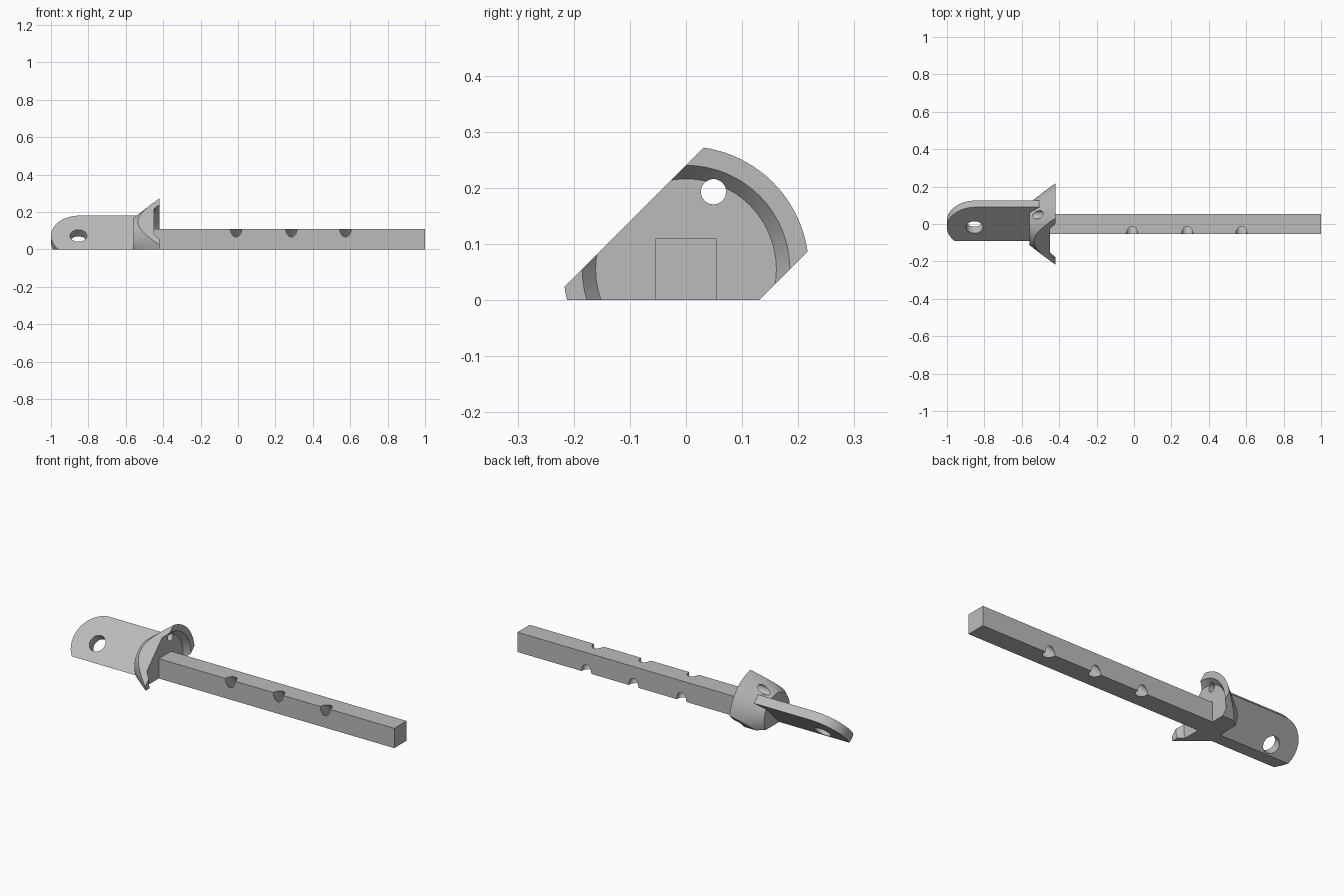
import bpy, bmesh, math
from mathutils import Matrix, Vector

if "Cube" in bpy.data.objects:
    bpy.data.objects.remove(bpy.data.objects["Cube"], do_unlink=True)

AXIS_Z = 0.055
# frame of the diagonal features: rolled 45 degrees about the long axis
ROLL = Matrix.Translation((0, 0, AXIS_Z)) @ Matrix.Rotation(math.radians(45), 4, "X")
STRAIGHT = Matrix.Translation((0, 0, AXIS_Z))

grey = bpy.data.materials.new("plain grey")
grey.use_nodes = True
grey.diffuse_color = (0.5, 0.5, 0.5, 1)
grey.node_tree.nodes["Principled BSDF"].inputs["Base Color"].default_value = grey.diffuse_color


def finish(name, bm, frame=Matrix()):
    bmesh.ops.recalc_face_normals(bm, faces=bm.faces)
    bm.transform(frame)
    mesh = bpy.data.meshes.new(name)
    bm.to_mesh(mesh)
    bm.free()
    mesh.materials.append(grey)
    obj = bpy.data.objects.new(name, mesh)
    bpy.context.collection.objects.link(obj)
    return obj


def box(name, low, high, frame=Matrix()):
    bm = bmesh.new()
    low, high = Vector(low), Vector(high)
    bmesh.ops.create_cube(bm, size=1)
    bm.transform(Matrix.Translation((low + high) / 2) @ Matrix.Diagonal((*(high - low), 1)))
    return finish(name, bm, frame)


def rod(name, radius, length, frame):
    bm = bmesh.new()
    bmesh.ops.create_cone(bm, cap_ends=True, segments=48, radius1=radius, radius2=radius, depth=length)
    return finish(name, bm, frame)


def prism(name, outline, half, frame):
    bm = bmesh.new()
    face = bm.faces.new([bm.verts.new((x, y, -half)) for x, y in outline])
    top = bmesh.ops.extrude_face_region(bm, geom=[face])["geom"]
    bmesh.ops.translate(bm, verts=[v for v in top if isinstance(v, bmesh.types.BMVert)], vec=(0, 0, 2 * half))
    return finish(name, bm, frame)


def lathe(name, profile, frame):
    bm = bmesh.new()
    verts = [bm.verts.new((x, r, 0)) for x, r in profile]
    edges = [bm.edges.new(pair) for pair in zip(verts, verts[1:])]
    bmesh.ops.spin(bm, geom=verts + edges, cent=(0, 0, 0), axis=(1, 0, 0),
                   angle=math.tau, steps=96, use_merge=False)
    bmesh.ops.remove_doubles(bm, verts=bm.verts, dist=1e-5)
    return finish(name, bm, frame)


def carve(obj, cutter, operation="DIFFERENCE"):
    mod = obj.modifiers.new("carve", "BOOLEAN")
    mod.operation, mod.solver, mod.object = operation, "EXACT", cutter
    bpy.context.view_layer.objects.active = obj
    bpy.ops.object.modifier_apply(modifier=mod.name)
    bpy.data.objects.remove(cutter, do_unlink=True)


def trim_and_smooth(obj):
    # flat underside
    carve(obj, box("floor_cutter", (-2, -1, -1), (2, 1, 0)))
    bpy.ops.object.select_all(action="DESELECT")
    obj.select_set(True)
    bpy.context.view_layer.objects.active = obj
    bpy.ops.object.shade_smooth_by_angle(angle=math.radians(30))


# square bar with three diagonal cross holes
bar = box("square_bar", (-0.46, -0.054, -0.02), (1, 0.054, 0.11))
for x in (-0.01, 0.285, 0.575):
    carve(bar, rod("hole_cutter", 0.03, 0.5, Matrix.Translation((x, 0, 0)) @ ROLL))
trim_and_smooth(bar)

# flared cup, trimmed by a diagonal slab and pierced by a small hole
cup = lathe("flared_cup", [(-0.56, 0), (-0.56, 0.112), (-0.42, 0.219),
                           (-0.42, 0.185), (-0.45, 0.161), (-0.45, 0)], STRAIGHT)
carve(cup, box("slab_cutter", (-0.7, -0.5, -0.131), (-0.3, 0.5, 0.131), ROLL), "INTERSECT")
carve(cup, rod("pin_hole_cutter", 0.0225, 0.6,
               Matrix.Translation((-0.5, 0.049, 0.193)) @ Matrix.Rotation(math.pi / 2, 4, "Y")))
trim_and_smooth(cup)

# round-ended diagonal tab with an eye hole
R, CX = 0.152, -0.848
arc = [(CX + R * math.cos(a), R * math.sin(a))
       for a in (math.pi / 2 + math.pi * i / 40 for i in range(41))]
tab = prism("eye_tab", arc + [(-0.47, -R), (-0.47, R)], 0.025, ROLL)
carve(tab, rod("eye_cutter", 0.045, 0.4, Matrix.Translation((-0.853, 0, 0)) @ ROLL))
trim_and_smooth(tab)
